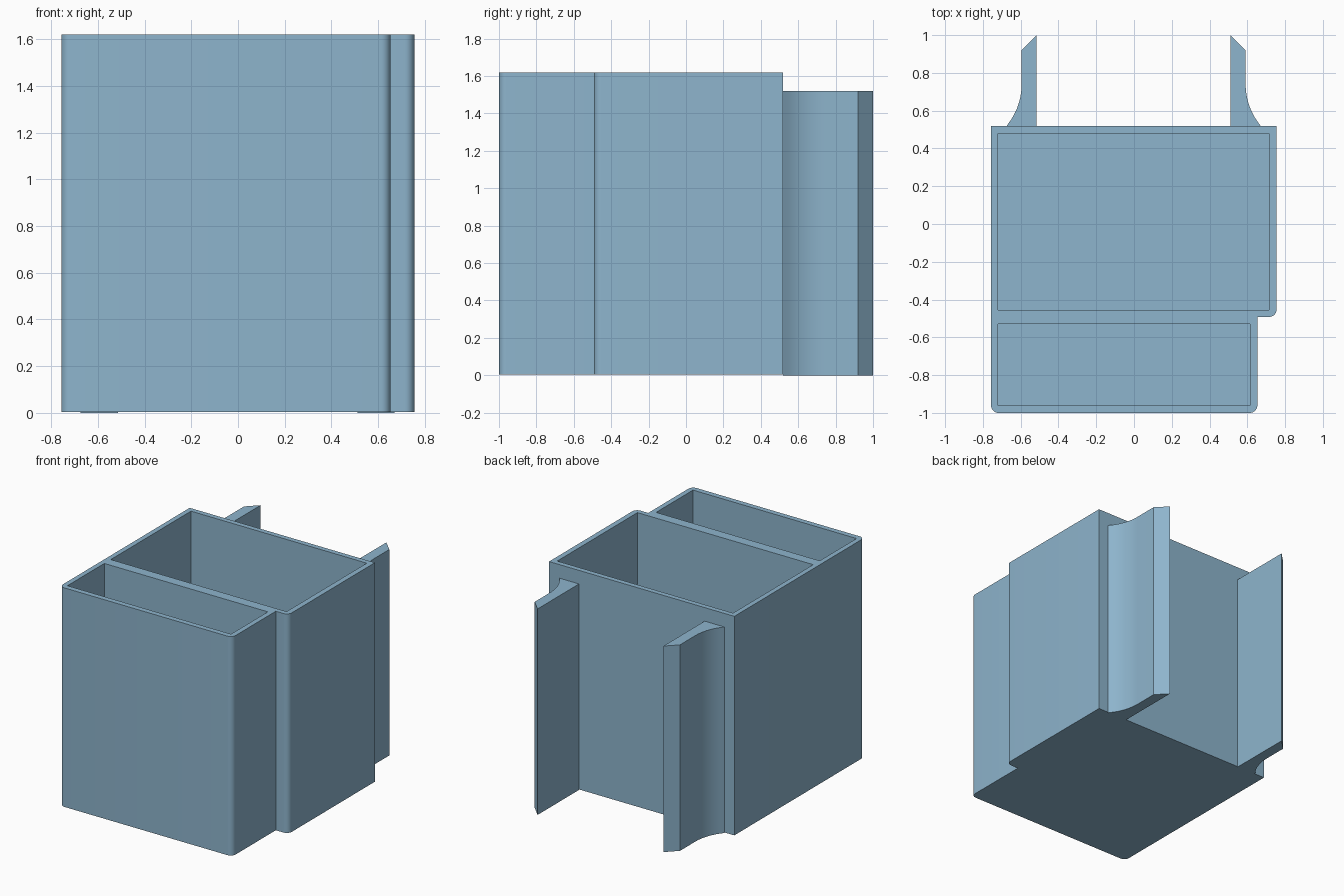
import bpy, bmesh, math

if "Cube" in bpy.data.objects:
    bpy.data.objects.remove(bpy.data.objects["Cube"])

blue = bpy.data.materials.new("dusty blue")
blue.diffuse_color = (0.27, 0.46, 0.61, 1)
blue.use_nodes = True
blue.node_tree.nodes["Principled BSDF"].inputs["Base Color"].default_value = blue.diffuse_color


def prism(name, outline, z0, z1):
    """Extrude a closed xy outline from z0 to z1."""
    bm = bmesh.new()
    base = bm.faces.new([bm.verts.new((x, y, z0)) for x, y in outline])
    top = bmesh.ops.extrude_face_region(bm, geom=[base], use_keep_orig=True)
    verts = [g for g in top["geom"] if isinstance(g, bmesh.types.BMVert)]
    bmesh.ops.translate(bm, verts=verts, vec=(0, 0, z1 - z0))
    bmesh.ops.recalc_face_normals(bm, faces=bm.faces)
    mesh = bpy.data.meshes.new(name)
    bm.to_mesh(mesh)
    bm.free()
    mesh.materials.append(blue)
    obj = bpy.data.objects.new(name, mesh)
    bpy.context.collection.objects.link(obj)
    return obj


def arc(cx, cy, r, a0, a1, n):
    """Points on an arc, angles in degrees."""
    steps = [math.radians(a0 + (a1 - a0) * i / n) for i in range(n + 1)]
    return [(cx + r * math.cos(a), cy + r * math.sin(a)) for a in steps]


def rect(x0, x1, y0, y1):
    return [(x0, y0), (x1, y0), (x1, y1), (x0, y1)]


def shade(obj):
    bpy.ops.object.select_all(action='DESELECT')
    bpy.context.view_layer.objects.active = obj
    obj.select_set(True)
    bpy.ops.object.shade_smooth_by_angle(angle=math.radians(25))


# Box body: stepped outline with three rounded vertical corners
R = 0.04
LEFT, RIGHT, STEP, BACK, FRONT, STEP_Y = -0.757, 0.755, 0.653, 0.518, -1.0, -0.492
outline = (arc(LEFT + R, FRONT + R, R, 180, 270, 8)
           + arc(STEP - R, FRONT + R, R, 270, 360, 8)
           + [(STEP, STEP_Y)]
           + arc(RIGHT - R, STEP_Y + R, R, 270, 360, 8)
           + [(RIGHT, BACK), (LEFT, BACK)])
body = prism("box_body", outline, 0.004, 1.62)

# Two open compartments cut down to a thin floor
pockets = [("rear_compartment_cutter", rect(-0.72, 0.715, -0.455, 0.48)),
           ("front_compartment_cutter", rect(-0.72, 0.615, -0.96, -0.53))]
for name, shape in pockets:
    cutter = prism(name, shape, 0.044, 1.8)
    cutter.hide_render = True
    mod = body.modifiers.new(name, 'BOOLEAN')
    mod.operation, mod.solver, mod.object = 'DIFFERENCE', 'EXACT', cutter
    bpy.context.view_layer.objects.active = body
    bpy.ops.object.modifier_apply(modifier=mod.name)
    bpy.data.objects.remove(cutter)
shade(body)

# Mounting fins on the back: flared root, pointed tip
fin = [(0.513, BACK), (0.673, BACK)]
fin += arc(0.593 + 0.3425, 0.74, 0.3425, 220, 180, 12)[1:]
fin += [(0.593, 0.92), (0.513, 1.0)]
for side, name in ((1, "right_fin"), (-1, "left_fin")):
    shade(prism(name, [(side * x - 0.002, y) for x, y in fin], 0, 1.52))
